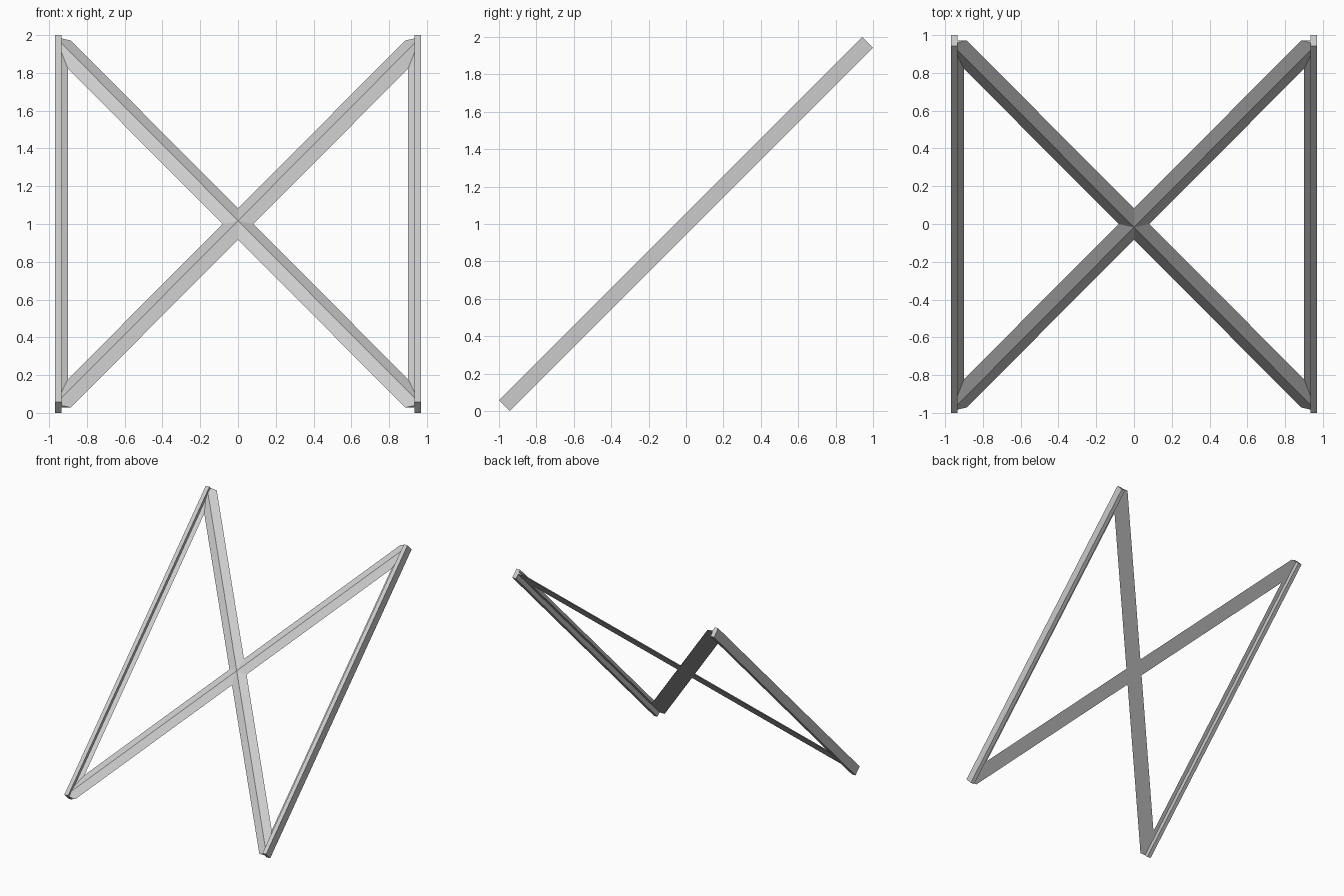
import bpy, bmesh, math
from mathutils import Matrix, Vector

cube = bpy.data.objects.get("Cube")
if cube:
    bpy.data.objects.remove(cube, do_unlink=True)

HALF_X = 0.97        # outer face of the side rails
HALF_LEN = 1.374     # half length of the rails
RAIL_W, RAIL_T = 0.035, 0.08
STRIP_W, RIDGE = 0.067, 0.025   # half width and height of the ridged strips

grey = bpy.data.materials.new("plain_grey")
grey.use_nodes = True
grey.diffuse_color = (0.6, 0.6, 0.6, 1)
grey.node_tree.nodes["Principled BSDF"].inputs["Base Color"].default_value = (0.6, 0.6, 0.6, 1)

# The frame is laid out flat, then leaned back by 45 degrees
LEAN = Matrix.Translation((0, 0, 1)) @ Matrix.Rotation(math.radians(45), 4, 'X')


def prism(name, section, length, place, trim=()):
    """Extrude a section along y, place it, and trim it with planes."""
    bm = bmesh.new()
    verts = [bm.verts.new((x, -length / 2, z)) for x, z in section]
    face = bm.faces.new(verts)
    out = bmesh.ops.extrude_face_region(bm, geom=[face])["geom"]
    moved = [g for g in out if isinstance(g, bmesh.types.BMVert)]
    bmesh.ops.translate(bm, verts=moved, vec=(0, length, 0))
    bm.transform(place)
    for point, normal in trim:
        bmesh.ops.bisect_plane(bm, geom=bm.verts[:] + bm.edges[:] + bm.faces[:],
                               plane_co=point, plane_no=normal, clear_outer=True)
        open_edges = [e for e in bm.edges if e.is_boundary]
        bmesh.ops.holes_fill(bm, edges=open_edges)
    bmesh.ops.recalc_face_normals(bm, faces=bm.faces[:])
    bm.transform(LEAN)
    mesh = bpy.data.meshes.new(name)
    bm.to_mesh(mesh)
    bm.free()
    mesh.materials.append(grey)
    obj = bpy.data.objects.new(name, mesh)
    bpy.context.collection.objects.link(obj)
    return obj


w, t = RAIL_W / 2, RAIL_T / 2
rail = [(-w, -t), (w, -t), (w, t), (-w, t)]
ridged = [(-STRIP_W, 0), (STRIP_W, 0), (0, RIDGE)]
inner_x = HALF_X - RAIL_W / 2   # strips end inside the rails

# Planes that trim the strips to the outline of the frame
outline = [(Vector((s * inner_x, 0, 0)), Vector((s, 0, 0))) for s in (-1, 1)]
outline += [(Vector((0, s * HALF_LEN, 0)), Vector((0, s, 0))) for s in (-1, 1)]

for side, s in (("right", -1), ("left", 1)):
    # Deep outer rail
    prism(side + "_rail", rail, 2 * HALF_LEN,
          Matrix.Translation((s * (HALF_X - w), 0, 0)))
    # Shallow sloping ledge on the inside of the rail
    prism(side + "_ledge", ridged, 2 * HALF_LEN,
          Matrix.Translation((s * (HALF_X - 0.003), 0, 0)), outline[:2])
    # Diagonal brace from corner to corner
    angle = -s * math.atan2(HALF_X - 0.003, HALF_LEN)
    prism(side + "_diagonal_brace", ridged, 4,
          Matrix.Rotation(angle, 4, 'Z'), outline)
